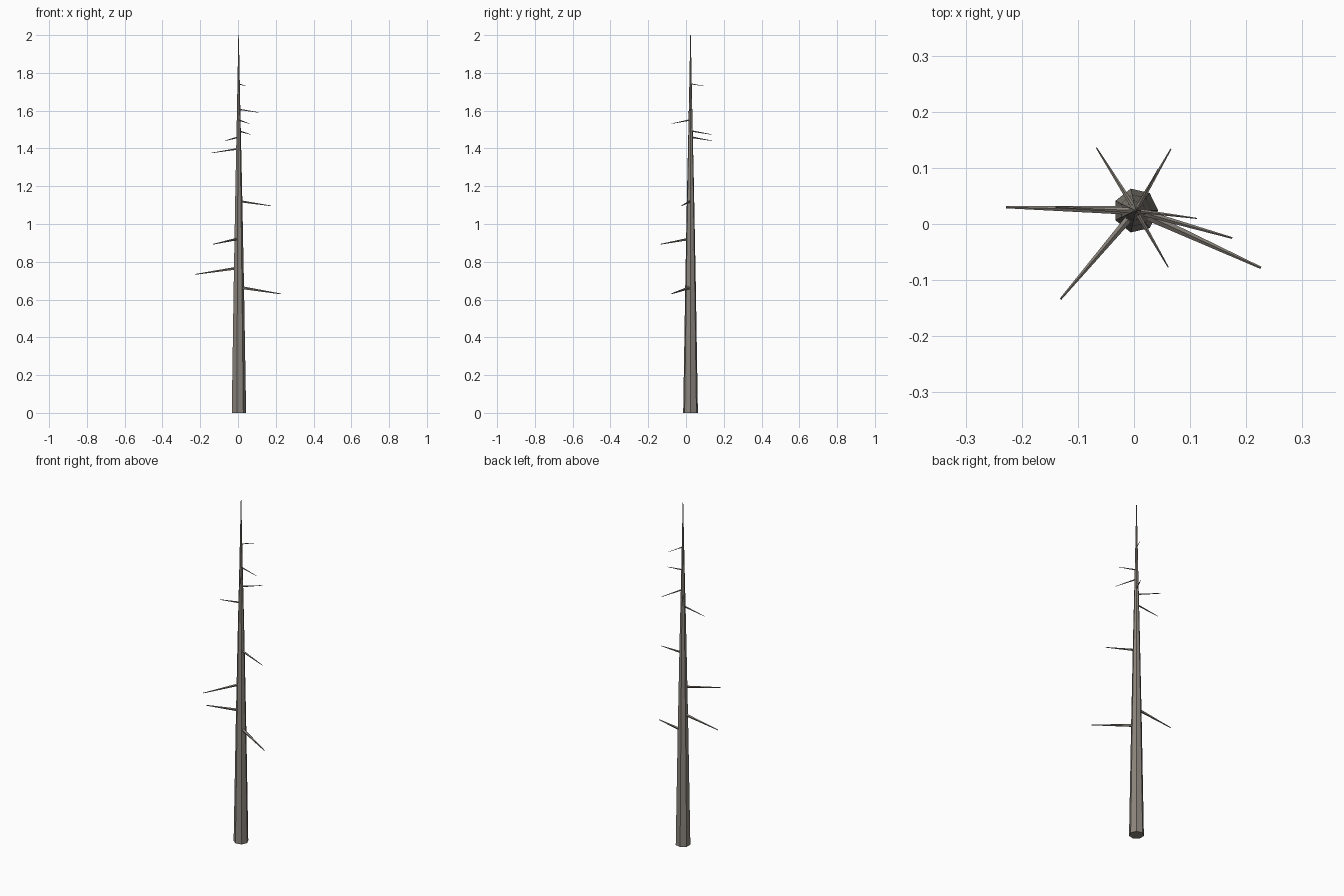
import bpy, bmesh, math
from mathutils import Vector

if "Cube" in bpy.data.objects:
    bpy.data.objects.remove(bpy.data.objects["Cube"])

bark = bpy.data.materials.new("bark")
bark.diffuse_color = (0.26, 0.235, 0.205, 1)
bark.use_nodes = True
bark.node_tree.nodes["Principled BSDF"].inputs["Base Color"].default_value = bark.diffuse_color
AX, AY = 0.003, 0.024  # trunk axis


def tapered_tube(name, rings, sides):
    """Skin n-sided rings [(centre, radius)] along a straight line."""
    axis = (rings[-1][0] - rings[0][0]).normalized()
    if abs(axis.z) > 0.9:
        u = Vector((1, 0, 0))
    else:
        u = Vector((0, 0, 1))
    u = (u - axis * u.dot(axis)).normalized()
    v = axis.cross(u)
    bm = bmesh.new()
    loops = []
    for c, r in rings:
        loops.append([bm.verts.new(c + r * (math.cos(a) * u + math.sin(a) * v))
                      for a in (2 * math.pi * i / sides for i in range(sides))])
    for lo, hi in zip(loops, loops[1:]):
        for i in range(sides):
            j = (i + 1) % sides
            bm.faces.new((lo[i], lo[j], hi[j], hi[i]))
    bm.faces.new(loops[0][::-1])
    bm.faces.new(loops[-1])
    me = bpy.data.meshes.new(name)
    bm.to_mesh(me)
    bm.free()
    me.materials.append(bark)
    ob = bpy.data.objects.new(name, me)
    bpy.context.collection.objects.link(ob)
    return ob


# Seven-sided tapering trunk
profile = [(0, 0.04), (0.66, 0.029), (1.2, 0.0185), (1.6, 0.0095), (2.0, 0.0015)]
tapered_tube("trunk", [(Vector((AX, AY, z)), r) for z, r in profile], 7)

# Bare drooping branch stubs: height at trunk axis, tip position
branches = [
    (0.665, (0.226, -0.078, 0.630)),
    (0.767, (-0.228, 0.030, 0.733)),
    (0.922, (-0.131, -0.134, 0.893)),
    (1.121, (0.175, -0.025, 1.096)),
    (1.398, (-0.140, 0.030, 1.376)),
    (1.460, (-0.067, 0.136, 1.441)),
    (1.493, (0.066, 0.134, 1.474)),
    (1.551, (0.061, -0.077, 1.531)),
    (1.607, (0.112, 0.010, 1.590)),
    (1.742, (0.043, 0.098, 1.730)),
]
for n, (z, tip) in enumerate(branches, 1):
    root, tip = Vector((AX, AY, z)), Vector(tip)
    r = 0.036 * (tip - root).length
    tapered_tube(f"branch_{n}", [(root, r), (tip, r * 0.25)], 5)
